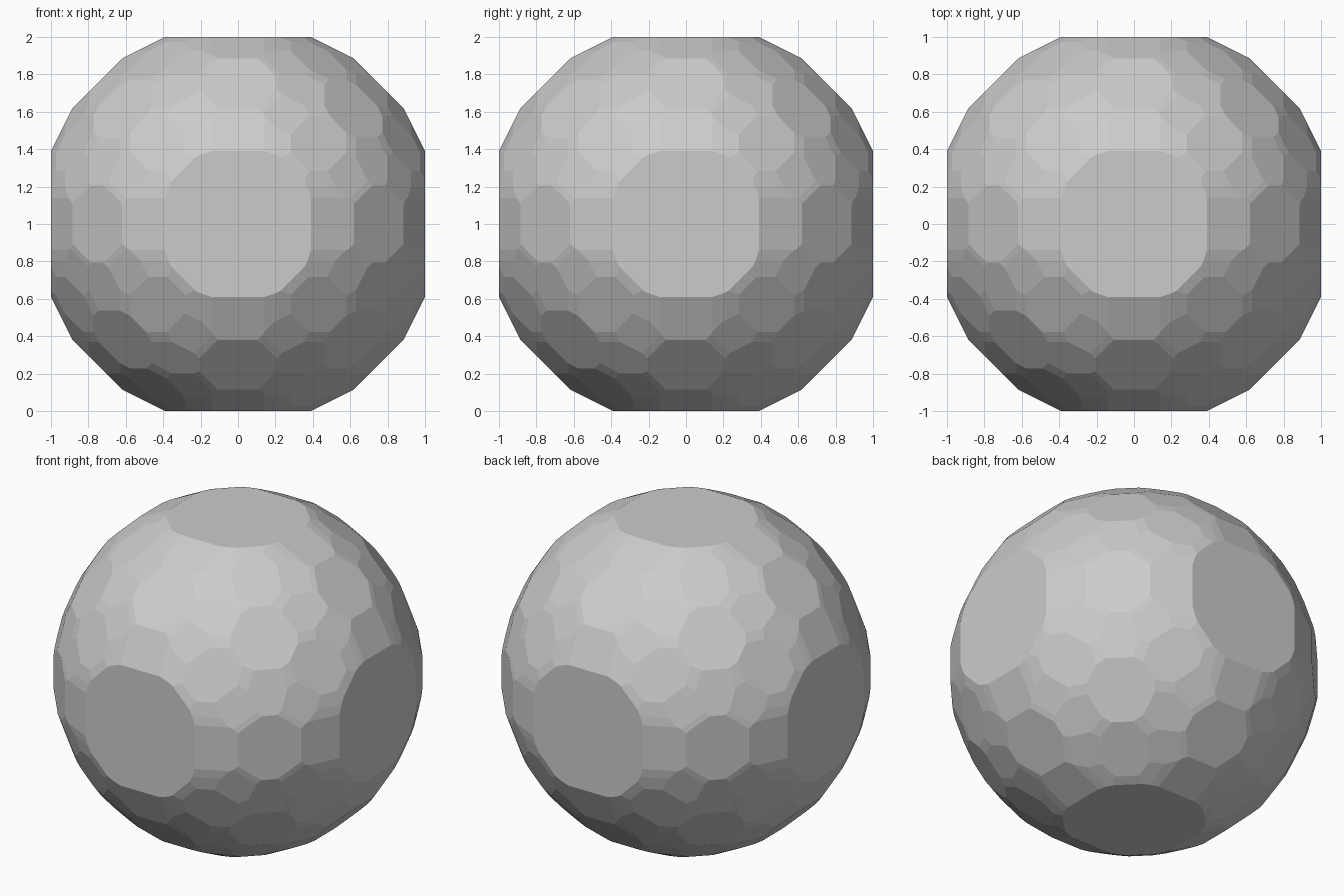
import bpy
import bmesh
from itertools import permutations, product
from mathutils import Vector

old = bpy.data.objects.get("Cube")
if old:
    bpy.data.objects.remove(old, do_unlink=True)

# Facet families: a direction, repeated by cubic symmetry, and its distance from the centre
FAMILIES = [
    ((1, 1, 0), 1.064),
    ((1, 1, 1), 1.062),
    ((2, 1, 0), 1.069),
    ((2, 1, 1), 1.066),
    ((2, 2, 1), 1.072),
    ((3, 2, 1), 1.073),
    ((3, 1, 1), 1.081),
    ((4, 2, 1), 1.078),
    ((6, 3, 1), 1.078),
    ((4, 3, 2), 1.077),
    ((4, 3, 1), 1.080),
]


def symmetric_directions(base):
    """All distinct reorderings and sign changes of a direction."""
    found = set()
    for order in permutations(base):
        for signs in product((1, -1), repeat=3):
            found.add(tuple(a * s for a, s in zip(order, signs)))
    return sorted(found)


def slice_flat(bm, normal, distance):
    """Cut away everything beyond a plane and cap the opening."""
    bmesh.ops.bisect_plane(
        bm, geom=bm.verts[:] + bm.edges[:] + bm.faces[:], dist=1e-5,
        plane_co=normal * distance, plane_no=normal, clear_outer=True)
    rim = [e for e in bm.edges if e.is_boundary]
    if len(rim) > 2:
        bmesh.ops.contextual_create(bm, geom=rim)


# Faceted ball: a cube ground down by every family of planes
bm = bmesh.new()
bmesh.ops.create_cube(bm, size=2)
for base, distance in FAMILIES:
    for direction in symmetric_directions(base):
        slice_flat(bm, Vector(direction).normalized(), distance)
bmesh.ops.recalc_face_normals(bm, faces=bm.faces[:])
bmesh.ops.translate(bm, verts=bm.verts[:], vec=(0, 0, 1))
for face in bm.faces:
    face.smooth = False

mesh = bpy.data.meshes.new("faceted_ball")
bm.to_mesh(mesh)
bm.free()
ball = bpy.data.objects.new("faceted_ball", mesh)
bpy.context.collection.objects.link(ball)

# Plain grey surface
grey = bpy.data.materials.new("light_grey")
grey.use_nodes = True
colour = (0.6, 0.6, 0.6, 1)
grey.diffuse_color = colour
for node in grey.node_tree.nodes:
    if node.type == "BSDF_PRINCIPLED":
        node.inputs["Base Color"].default_value = colour
mesh.materials.append(grey)
